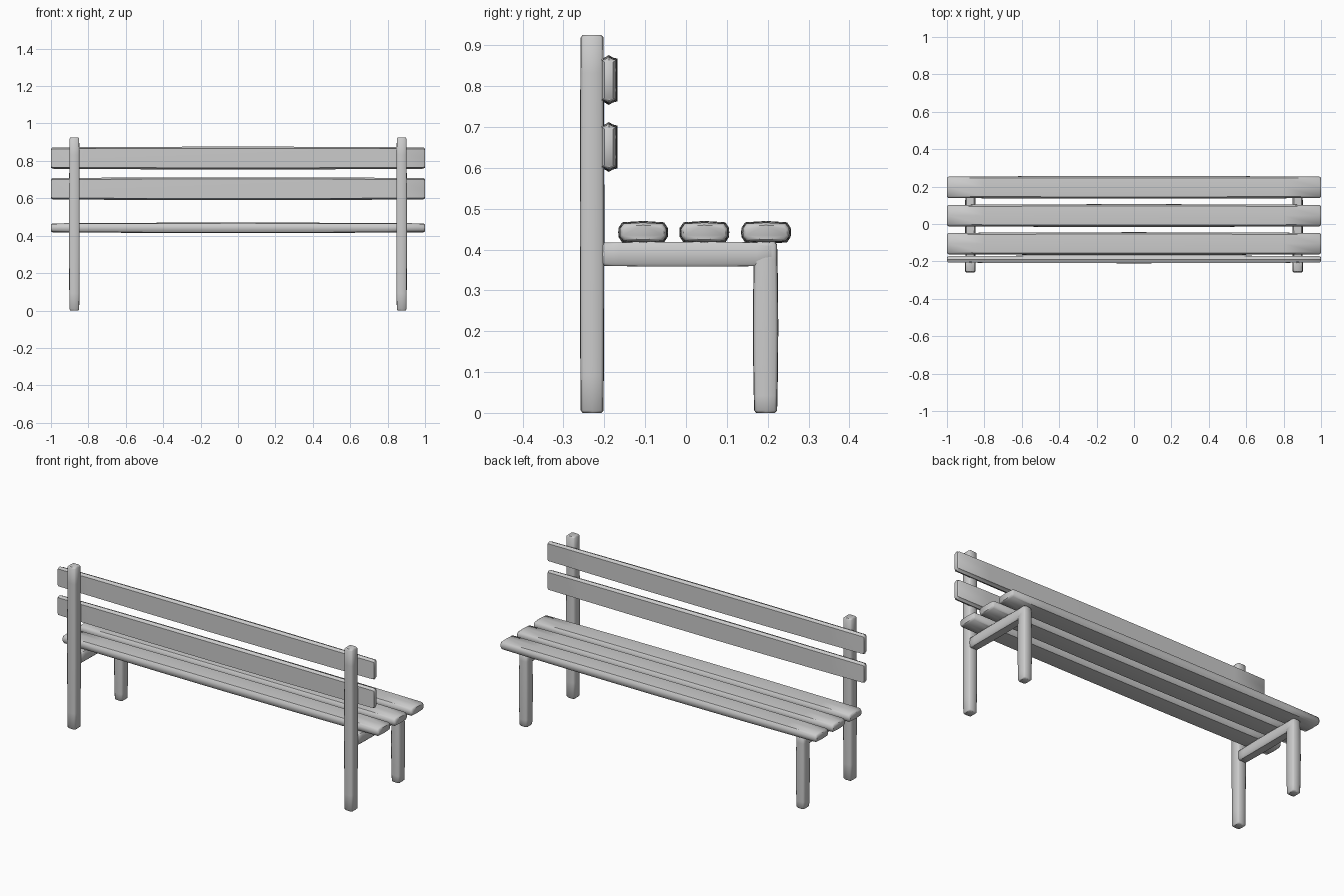
import bpy, bmesh, math
from mathutils import Vector

cube = bpy.data.objects.get("Cube")
if cube:
    bpy.data.objects.remove(cube, do_unlink=True)

grey = bpy.data.materials.new("plain_grey")
grey.use_nodes = True
colour = (0.6, 0.6, 0.6, 1)
grey.diffuse_color = colour
grey.node_tree.nodes["Principled BSDF"].inputs["Base Color"].default_value = colour


def section(chamfer_u, chamfer_v, crown):
    """Unit cross-section: chamfered rectangle with slightly crowned sides."""
    a, b, s = 1 - chamfer_u, 1 - chamfer_v, 1 - crown
    quarter = [(1, 0), (0.99, b), (a, s)]
    pts = []
    for sx, sy, rev in ((1, 1, 0), (-1, 1, 1), (-1, -1, 0), (1, -1, 1)):
        part = [(u * sx, v * sy) for u, v in quarter + [(0, 1)]]
        pts += (part[::-1] if rev else part)[:-1]
    return pts


def bar(name, axis, lo, hi, profile, swell, tip):
    """Loft a softly swollen timber between two box corners along one axis."""
    lo, hi = Vector(lo), Vector(hi)
    mid, half = (lo + hi) / 2, (hi - lo) / 2
    u, v = (axis + 1) % 3, (axis + 2) % 3
    length = half[axis]
    stations = [-length, tip - length, -0.8 * length, -0.4 * length, 0,
                0.4 * length, 0.8 * length, length - tip, length]
    bm = bmesh.new()
    rings = []
    for t in stations:
        inset = swell * (t / length) ** 2
        if abs(t) == length:
            inset += tip * 0.8
        ring = []
        for pu, pv in profile:
            p = mid.copy()
            p[axis] += t
            p[u] += pu * (half[u] - inset)
            p[v] += pv * (half[v] - inset)
            ring.append(bm.verts.new(p))
        rings.append(ring)
    n = len(profile)
    for r0, r1 in zip(rings, rings[1:]):
        for i in range(n):
            j = (i + 1) % n
            bm.faces.new((r0[i], r0[j], r1[j], r1[i]))
    bm.faces.new(rings[0][::-1])
    bm.faces.new(rings[-1])
    bmesh.ops.recalc_face_normals(bm, faces=bm.faces)
    mesh = bpy.data.meshes.new(name)
    bm.to_mesh(mesh)
    bm.free()
    mesh.materials.append(grey)
    obj = bpy.data.objects.new(name, mesh)
    bpy.context.collection.objects.link(obj)
    bpy.ops.object.select_all(action='DESELECT')
    obj.select_set(True)
    bpy.context.view_layer.objects.active = obj
    bpy.ops.object.shade_smooth_by_angle(angle=math.radians(50))


plank = section(0.16, 0.6, 0.12)       # wide in y, thin in z
slat = section(0.5, 0.14, 0.1)         # thin in y, tall in z
timber = section(0.25, 0.25, 0.04)

# Seat planks
for i, y in enumerate((-0.105, 0.045, 0.196)):
    bar(f"seat_plank_{i + 1}", 0, (-1, y - 0.061, 0.414), (1, y + 0.061, 0.47),
        plank, 0.004, 0.008)

# Backrest slats
for name, z in (("lower", 0.651), ("upper", 0.815)):
    bar(f"{name}_back_slat", 0, (-1, -0.21, z - 0.061), (1, -0.168, z + 0.061),
        slat, 0.004, 0.008)

# End frames
for side, x in (("left", 0.875), ("right", -0.875)):
    x0, x1 = x - 0.028, x + 0.028
    bar(f"{side}_back_post", 2, (x0, -0.26, 0), (x1, -0.2, 0.925), timber, 0.002, 0.006)
    bar(f"{side}_front_leg", 2, (x0, 0.164, 0), (x1, 0.226, 0.418), timber, 0.003, 0.006)
    bar(f"{side}_seat_rail", 1, (x0, -0.207, 0.358), (x1, 0.215, 0.419), timber, 0.002, 0.006)
